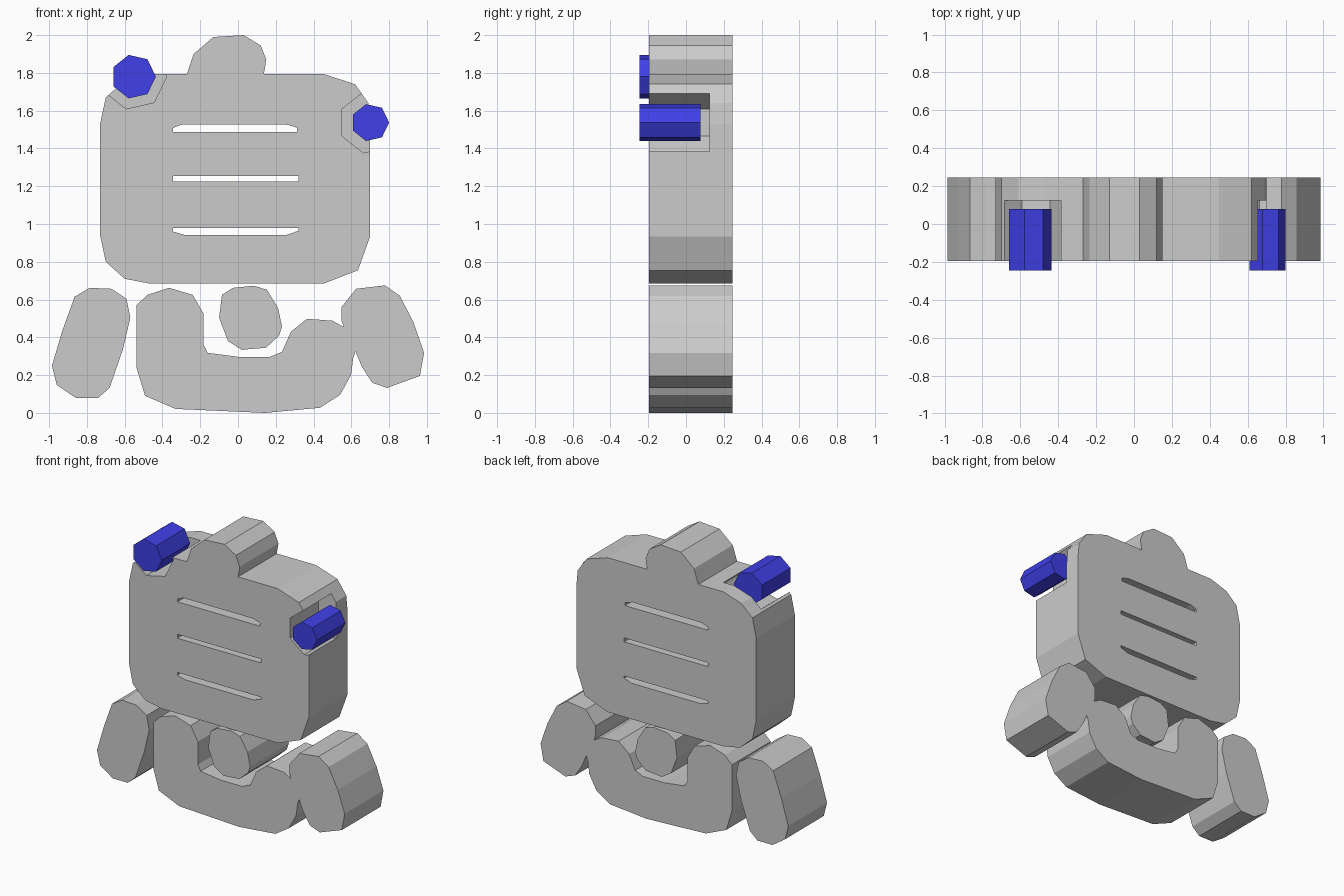
import bpy, bmesh
from math import cos, sin, tau

FRONT, BACK = -0.195, 0.245


def prism(name, outline, y0=FRONT, y1=BACK):
    """Extrude a front-view (x, z) outline from y0 to y1."""
    bm = bmesh.new()
    face = bm.faces.new([bm.verts.new((x, y0, z)) for x, z in outline])
    ext = bmesh.ops.extrude_face_region(bm, geom=[face], use_keep_orig=True)
    verts = [v for v in ext["geom"] if isinstance(v, bmesh.types.BMVert)]
    bmesh.ops.translate(bm, verts=verts, vec=(0, y1 - y0, 0))
    bmesh.ops.recalc_face_normals(bm, faces=bm.faces)
    mesh = bpy.data.meshes.new(name)
    bm.to_mesh(mesh)
    bm.free()
    obj = bpy.data.objects.new(name, mesh)
    bpy.context.collection.objects.link(obj)
    return obj


def heptagon(x, z, r):
    return [(x + r * cos(i * tau / 7), z + r * sin(i * tau / 7)) for i in range(7)]


def cut(target, cutter):
    cutter.hide_render = True
    cutter.display_type = 'WIRE'
    mod = target.modifiers.new(cutter.name, 'BOOLEAN')
    mod.operation = 'DIFFERENCE'
    mod.solver = 'EXACT'
    mod.object = cutter


# Main rounded panel with the bump on top
panel = prism("main_panel", [
    (-.27, 1.795), (-.235, 1.90), (-.13, 1.99), (.03, 2.0), (.12, 1.945),
    (.15, 1.87), (.137, 1.795), (.45, 1.795), (.62, 1.74), (.69, 1.64),
    (.70, 1.53), (.70, .935), (.635, .755), (.455, .685), (-.47, .685),
    (-.60, .71), (-.70, .80), (-.73, .94), (-.73, 1.53), (-.70, 1.67),
    (-.61, 1.75), (-.47, 1.795)])

# Three slots through the panel
slots = [
    [(-.345, 1.487), (.313, 1.487), (.313, 1.51), (.255, 1.527), (-.295, 1.527), (-.345, 1.508)],
    [(-.345, 1.225), (.32, 1.225), (.32, 1.253), (-.345, 1.253)],
    [(-.285, .943), (.26, .943), (.32, .964), (.32, .979), (-.345, .979), (-.345, .96)],
]
for i, outline in enumerate(slots):
    cut(panel, prism(f"slot_cutter_{i + 1}", outline, -0.4, 0.4))

# Blue pegs sitting in larger seven-sided recesses
blue = bpy.data.materials.new("blue")
blue.diffuse_color = (0.05, 0.05, 0.8, 1)
for side, x, z, r, recess in (("left", -.553, 1.78, .118, .175),
                              ("right", .70, 1.537, .10, .165)):
    cut(panel, prism(f"{side}_recess_cutter", heptagon(x, z, recess), -0.4, 0.125))
    peg = prism(f"{side}_peg", heptagon(x, z, r), -0.245, 0.078)
    peg.data.materials.append(blue)

# Left lower lobe
prism("left_lobe", [
    (-.865, .615), (-.785, .662), (-.67, .657), (-.59, .604), (-.57, .503),
    (-.61, .334), (-.68, .132), (-.74, .08), (-.86, .08), (-.96, .148),
    (-.985, .25), (-.93, .435)])

# U-shaped base joined to the right lobe
prism("curved_base", [
    (-.48, .625), (-.365, .662), (-.24, .625), (-.182, .525), (-.182, .36),
    (-.16, .318), (0, .297), (.17, .297), (.233, .323), (.28, .43),
    (.365, .498), (.50, .488), (.56, .455), (.548, .488), (.548, .56),
    (.625, .657), (.778, .675), (.857, .62), (.93, .477), (.985, .318),
    (.963, .196), (.788, .132), (.71, .16), (.656, .244), (.622, .325),
    (.61, .291), (.598, .20), (.54, .095), (.434, .027), (.143, 0),
    (-.33, .021), (-.492, .09), (-.537, .238), (-.537, .57)])

# Small round plug inside the U
prism("centre_plug", [
    (-.027, .662), (.085, .673), (.153, .652), (.212, .556), (.233, .456),
    (.217, .408), (.148, .345), (.02, .334), (-.053, .38), (-.10, .503),
    (-.085, .625)])
